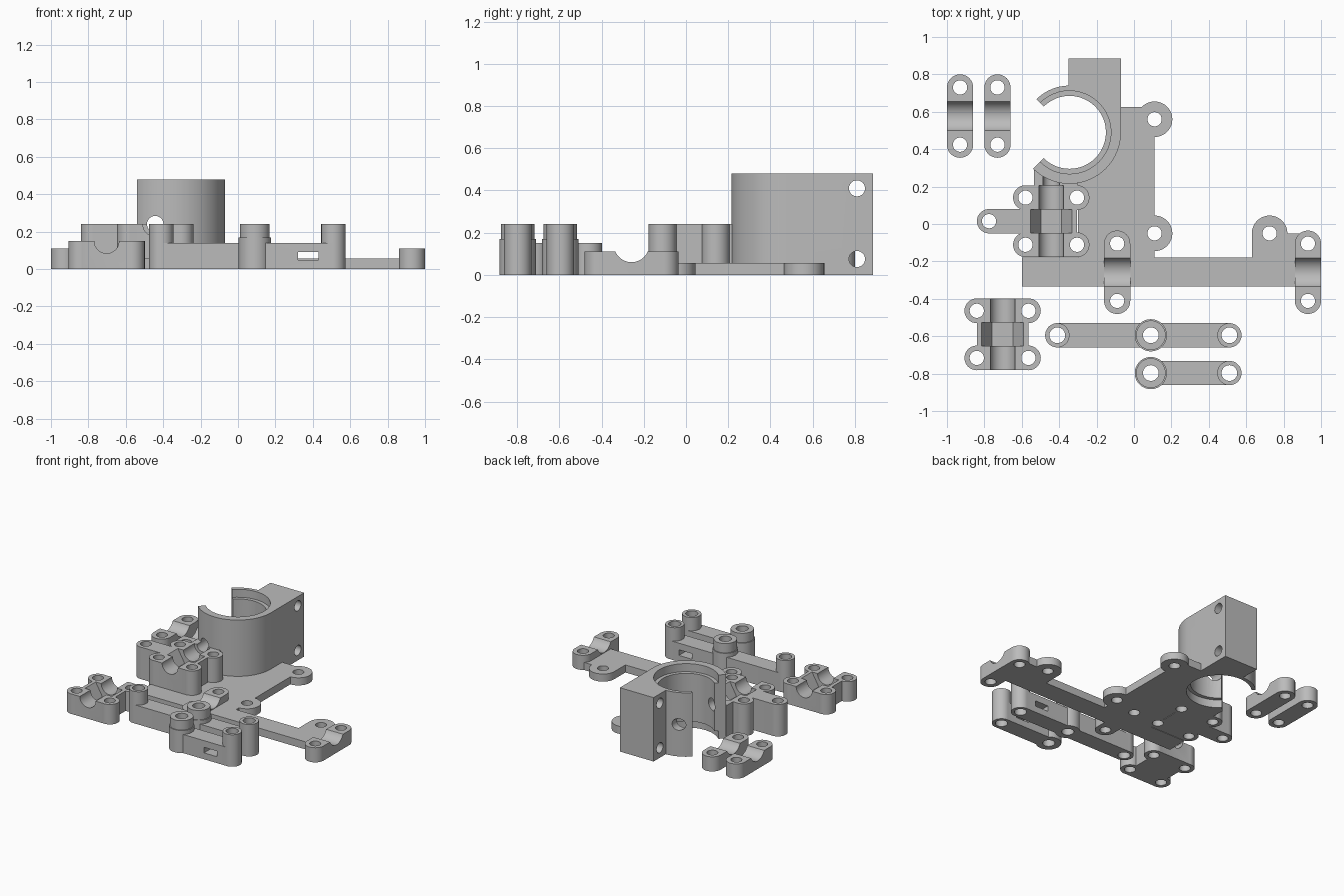
import bpy, bmesh
from math import cos, sin, radians

cube = bpy.data.objects.get("Cube")
if cube:
    bpy.data.objects.remove(cube)

grey = bpy.data.materials.new("plain grey")
grey.use_nodes = True
grey.diffuse_color = (0.5, 0.5, 0.5, 1)
grey.node_tree.nodes["Principled BSDF"].inputs["Base Color"].default_value = (0.5, 0.5, 0.5, 1)


def arc(u, v, r, start=0, end=360, n=48):
    steps = n if end - start == 360 else n + 1
    angles = [radians(start + (end - start) * i / n) for i in range(steps)]
    return [(u + r * cos(a), v + r * sin(a)) for a in angles]


def prism(points, lo, hi, axis="z"):
    """Outline pushed along an axis, as a temporary solid."""
    place = {"z": lambda u, v, w: (u, v, w),
             "y": lambda u, v, w: (u, w, v),
             "x": lambda u, v, w: (w, u, v)}[axis]
    bm = bmesh.new()
    low = [bm.verts.new(place(u, v, lo)) for u, v in points]
    high = [bm.verts.new(place(u, v, hi)) for u, v in points]
    bm.faces.new(low)
    bm.faces.new(high)
    for i in range(len(points)):
        j = (i + 1) % len(points)
        bm.faces.new((low[i], low[j], high[j], high[i]))
    bmesh.ops.recalc_face_normals(bm, faces=bm.faces)
    mesh = bpy.data.meshes.new("solid")
    bm.to_mesh(mesh)
    bm.free()
    ob = bpy.data.objects.new("solid", mesh)
    bpy.context.collection.objects.link(ob)
    ob.hide_render = True
    return ob


def box(x0, x1, y0, y1, z0, z1):
    return prism([(x0, y0), (x1, y0), (x1, y1), (x0, y1)], z0, z1)


def post(x, y, r, z1, z0=0):
    return prism(arc(x, y, r), z0, z1)


def hole(x, y, r=0.038):
    return post(x, y, r, 0.3, -0.1)


def build(name, solids, cuts):
    """Join the solids, subtract the cuts and keep the finished part."""
    body, parts = solids[0], solids[1:] + cuts
    for i, part in enumerate(parts):
        mod = body.modifiers.new("bool", "BOOLEAN")
        mod.operation = "UNION" if i < len(solids) - 1 else "DIFFERENCE"
        mod.solver = "EXACT"
        mod.object = part
    graph = bpy.context.evaluated_depsgraph_get()
    mesh = bpy.data.meshes.new_from_object(body.evaluated_get(graph))
    for ob in [body] + parts:
        bpy.data.objects.remove(ob)
    mesh.name = name
    mesh.materials.clear()
    mesh.materials.append(grey)
    mesh.shade_smooth()
    mesh.set_sharp_from_angle(angle=radians(30))
    ob = bpy.data.objects.new(name, mesh)
    bpy.context.collection.objects.link(ob)


def saddle(x, y):
    """Rounded rod clamp with two screw holes and a cross groove."""
    d, r = 0.153, 0.07
    outline = arc(x, y + d, r, 0, 180, 24) + arc(x, y - d, r, 180, 360, 24)
    solids = [prism(outline, 0, 0.11)]
    cuts = [hole(x, y + d), hole(x, y - d),
            prism(arc(y, 0.144, 0.084), x - 0.08, x + 0.08, "x")]
    return solids, cuts


def nut_clamp(x, y, h):
    """Four-lug block with a rod groove and a hexagonal nut pocket."""
    lugs = [(x + i * 0.138, y + j * 0.126) for i in (-1, 1) for j in (-1, 1)]
    solids = [box(x - 0.138, x + 0.138, y - 0.191, y + 0.191, 0, h)]
    solids += [post(u, v, 0.066, h) for u, v in lugs]
    cuts = [hole(u, v) for u, v in lugs]
    cuts += [prism(arc(x, h, 0.066), y - 0.25, y + 0.192, "y"),
             prism(arc(x, h, 0.112, n=6), y - 0.063, y + 0.063, "y")]
    return solids, cuts


def link(name, y, ends):
    """Flat arm with raised end bosses, a stepped pivot and a tie slot."""
    pivot, r = 0.09, 0.065
    solids = [box(min(ends + [pivot]), max(ends), y - 0.0645, y + 0.0645, 0, 0.14)]
    solids += [post(x, y, r, 0.24) for x in ends]
    solids += [post(pivot, y, 0.086, 0.17), post(pivot, y, 0.079, 0.24)]
    cuts = [hole(x, y, 0.042) for x in ends + [pivot]]
    cuts.append(box(0.32, 0.43, y - 0.1, y + 0.1, 0.048, 0.09))
    build(name, solids, cuts)


# Loose parts: two caps, one nut clamp, two links
build("left_rod_cap", *saddle(-0.93, 0.577))
build("right_rod_cap", *saddle(-0.73, 0.577))
build("loose_nut_clamp", *nut_clamp(-0.7025, -0.59, 0.15))
link("long_link", -0.595, [-0.41, 0.51])
link("short_link", -0.797, [0.51])

# Main bracket: flat plate with lugs
t = 0.057
solids = [box(-0.6, 0.99, -0.335, -0.18, 0, t),
          box(-0.3, 0.11, -0.2, 0.625, 0, t),
          box(0.63, 0.93, -0.2, -0.052, 0, t)]
cuts = []
for x, y in [(0.11, 0.56), (0.11, -0.05), (0.725, -0.05)]:
    solids.append(post(x, y, 0.095, t))
    cuts.append(hole(x, y))

# Main bracket: rod saddles and nut clamp with side arm
rod_x = -0.4425
for s, c in [saddle(-0.09, -0.258), saddle(0.93, -0.258), nut_clamp(rod_x, 0.015, 0.24)]:
    solids += s
    cuts += c
solids += [box(-0.775, -0.5, -0.0495, 0.0795, 0, 0.24),
           post(-0.775, 0.015, 0.065, 0.24),
           box(-0.535, -0.3, 0.15, 0.36, 0, 0.24)]
cuts.append(hole(-0.775, 0.015))

# Main bracket: open tube holder with a square mounting block
cx, cy, top = -0.345, 0.49, 0.48
shell = arc(cx, cy, 0.275, 180, 360, 48) + arc(cx, cy, 0.25, 0, 180, 48)
solids += [prism(shell, 0, top), box(-0.35, -0.07, cy, 0.885, 0, top)]
cuts += [post(cx, cy, 0.195, 0.6, -0.1),
         post(cx, cy, 0.222, 0.6, 0.42),
         post(cx, cy, 0.222, 0.06, -0.1),
         prism([(cx, cy), (cx - 0.32, cy + 0.32), (cx - 0.32, cy - 0.32)], -0.1, 0.6),
         prism(arc(rod_x, 0.24, 0.044), 0.1, 0.85, "y")]
cuts += [prism(arc(0.81, z, 0.038), -0.5, 0.1, "x") for z in (0.075, 0.41)]
build("main_bracket", solids, cuts)
